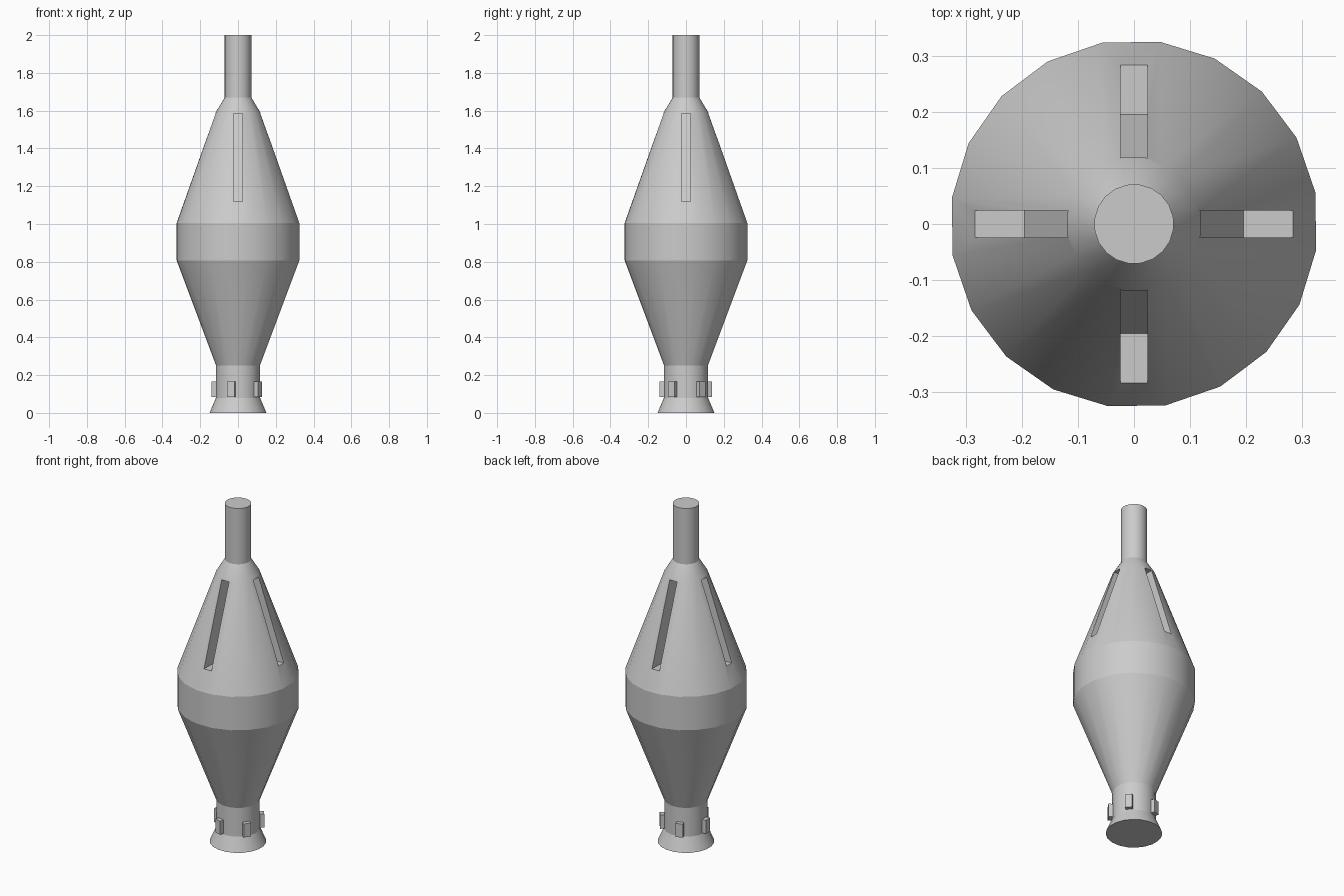
import bpy, bmesh
from math import cos, sin, radians
from mathutils import Matrix

if "Cube" in bpy.data.objects:
    bpy.data.objects.remove(bpy.data.objects["Cube"])

SIDES = 20


def make_object(name, bm):
    bmesh.ops.recalc_face_normals(bm, faces=bm.faces)
    mesh = bpy.data.meshes.new(name)
    bm.to_mesh(mesh)
    bm.free()
    obj = bpy.data.objects.new(name, mesh)
    bpy.context.collection.objects.link(obj)
    return obj


def lathe(name, profile, offset):
    bm = bmesh.new()
    rings = []
    for r, z in profile:
        angles = [radians(offset + 360 * i / SIDES) for i in range(SIDES)]
        rings.append([bm.verts.new((r * cos(a), r * sin(a), z)) for a in angles])
    for a, b in zip(rings, rings[1:]):
        for i in range(SIDES):
            j = (i + 1) % SIDES
            bm.faces.new((a[i], a[j], b[j], b[i]))
    bm.faces.new(rings[0])
    bm.faces.new(rings[-1])
    return make_object(name, bm)


# Main body: flared foot, neck, lower cone, belt, upper cone, stem
body = lathe("body", [(0.152, 0), (0.118, 0.08), (0.117, 0.25), (0.328, 0.807),
                      (0.328, 1.005), (0.117, 1.595), (0.071, 1.67), (0.071, 2)], 10)

# Slot cutters: floor runs parallel to the upper cone, ends are level
bm = bmesh.new()
slot = [(0.195, 1.12), (0.45, 1.12), (0.45, 1.585), (0.03, 1.585)]
for k in range(4):
    turn = Matrix.Rotation(radians(90 * k), 4, 'Z')
    left, right = [[bm.verts.new(turn @ Matrix.Translation((r, y, z)).translation)
                    for r, z in slot] for y in (-0.024, 0.024)]
    bm.faces.new(left)
    bm.faces.new(right[::-1])
    for i in range(4):
        j = (i + 1) % 4
        bm.faces.new((left[i], right[i], right[j], left[j]))
cutter = make_object("slot_cutter", bm)
cutter.hide_render = True

cut = body.modifiers.new("slots", 'BOOLEAN')
cut.operation = 'DIFFERENCE'
cut.solver = 'EXACT'
cut.object = cutter
bpy.context.view_layer.objects.active = body
body.select_set(True)
bpy.ops.object.modifier_apply(modifier=cut.name)
bpy.data.objects.remove(cutter)
bpy.ops.object.shade_smooth_by_angle(angle=radians(19))

# Five small lugs around the neck
for k in range(5):
    bm = bmesh.new()
    bmesh.ops.create_cube(bm, size=1, matrix=(
        Matrix.Rotation(radians(182 + 72 * k), 4, 'Z')
        @ Matrix.Translation((0.12, 0, 0.125))
        @ Matrix.Diagonal((0.04, 0.04, 0.08, 1))))
    make_object(f"neck_lug_{k + 1}", bm)
